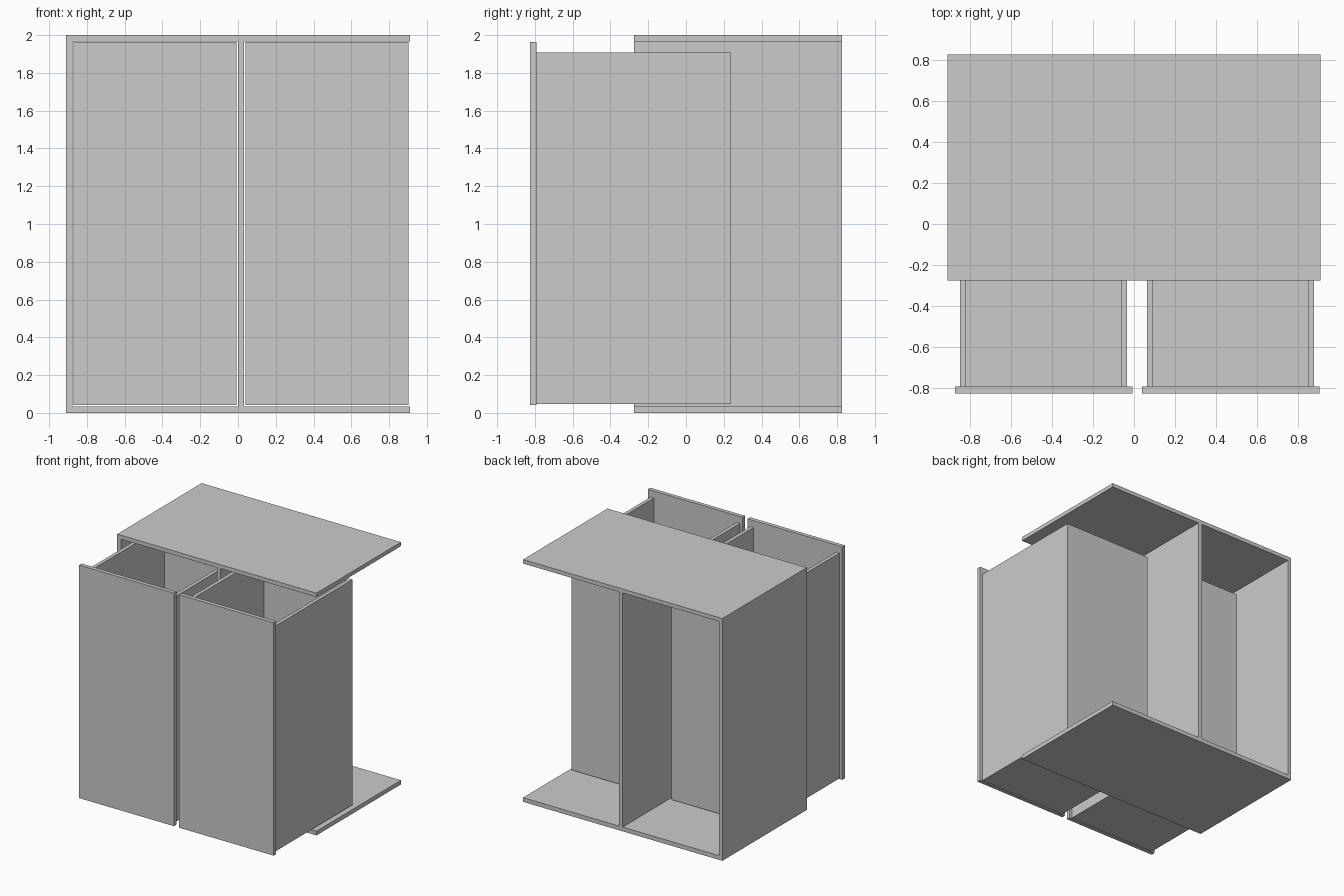
import bpy

if "Cube" in bpy.data.objects:
    bpy.data.objects.remove(bpy.data.objects["Cube"])

T = 0.033  # board thickness


def board(name, x, y, z):
    """Axis-aligned board from (min, max) ranges."""
    bpy.ops.mesh.primitive_cube_add(size=1)
    ob = bpy.context.object
    ob.name = name
    ob.location = [(a + b) / 2 for a, b in (x, y, z)]
    ob.scale = [b - a for a, b in (x, y, z)]
    bpy.ops.object.transform_apply(location=True, rotation=False, scale=True)
    return ob


# Cabinet carcass: open at the back and on the right side
W = 0.91
depth = (-0.276, 0.825)
inner = (T + 0.002, 2 - T)
board("cabinet_bottom", (-W, W), depth, (0, inner[0]))
board("cabinet_top", (-W, W), depth, (inner[1], 2))
board("cabinet_left_side", (-W, -W + T), depth, inner)
board("cabinet_divider", (0, T), depth, inner)


# Pulled-out drawer: tall open-topped box behind an overlapping front
def drawer(side, x0):
    x1 = x0 + 0.864
    a, b = x0 + 0.024, x1 - 0.025
    t = 0.03
    y0, y1 = -0.792, 0.238
    z = (0.047, 1.907)
    board(side + "_drawer_front", (x0, x1), (-0.825, y0), (0.041, 1.964))
    board(side + "_drawer_side_left", (a, a + t), (y0, y1), z)
    board(side + "_drawer_side_right", (b - t, b), (y0, y1), z)
    board(side + "_drawer_back", (a + t, b - t), (y1 - t, y1), z)
    board(side + "_drawer_base", (a + t, b - t), (y0, y1 - t), (z[0], z[0] + t))


drawer("left", -0.872)
drawer("right", 0.039)
